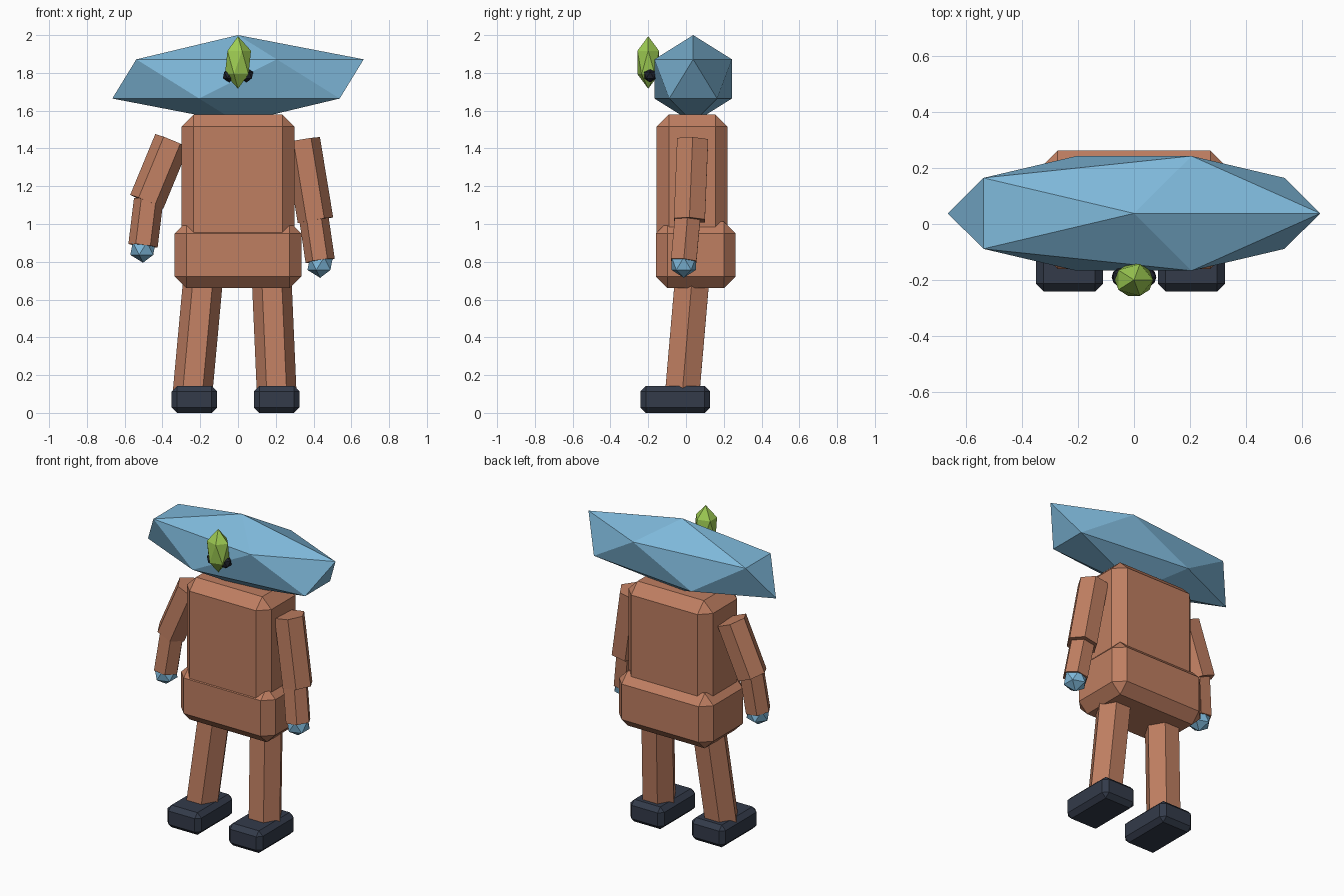
import bpy
import math
from mathutils import Vector, Matrix

cube = bpy.data.objects.get("Cube")
if cube:
    bpy.data.objects.remove(cube, do_unlink=True)


def material(name, rgb):
    mat = bpy.data.materials.new(name)
    mat.use_nodes = True
    mat.diffuse_color = (*rgb, 1)
    mat.node_tree.nodes["Principled BSDF"].inputs["Base Color"].default_value = (*rgb, 1)
    return mat


clay = material("clay brown", (0.52, 0.21, 0.12))
blue = material("sky blue", (0.21, 0.48, 0.70))
green = material("leaf green", (0.34, 0.60, 0.085))
slate = material("dark slate", (0.033, 0.043, 0.068))
black = material("near black", (0.014, 0.016, 0.025))


def finish(name, mat):
    ob = bpy.context.object
    ob.name = name
    ob.data.materials.append(mat)
    return ob


def gem(name, mat, centre, radii):
    """Twenty-sided faceted ball stretched along the axes."""
    bpy.ops.mesh.primitive_ico_sphere_add(subdivisions=1, radius=1)
    ob = finish(name, mat)
    ob.data.transform(Matrix.Translation(centre) @ Matrix.Diagonal((*radii, 1)))
    return ob


def block(name, mat, low, high, chamfer):
    """Box between two corners with chamfered edges."""
    low, high = Vector(low), Vector(high)
    bpy.ops.mesh.primitive_cube_add(size=1)
    ob = finish(name, mat)
    size = high - low
    ob.data.transform(Matrix.Translation((low + high) / 2) @ Matrix.Diagonal((*size, 1)))
    bevel = ob.modifiers.new("chamfer", "BEVEL")
    bevel.width = chamfer
    bevel.segments = 1
    return ob


def limb(name, start, end, radius):
    """Six-sided prism running between two points."""
    start, end = Vector(start), Vector(end)
    axis = start - end
    bpy.ops.mesh.primitive_cylinder_add(vertices=6, radius=radius, depth=axis.length)
    ob = finish(name, clay)
    turn = Vector((0, 0, 1)).rotation_difference(axis).to_matrix().to_4x4()
    ob.data.transform(Matrix.Translation((start + end) / 2) @ turn
                      @ Matrix.Rotation(math.radians(30), 4, "Z"))
    return ob


# Head and face
gem("head", blue, (0, 0.038, 1.768), (0.744, 0.241, 0.232))
gem("nose", green, (0, -0.2, 1.855), (0.077, 0.067, 0.139))
for side, sign in (("left", 1), ("right", -1)):
    gem(side + "_eye", black, (0.046 * sign, -0.19, 1.788), (0.038,) * 3)

# Body
block("torso", clay, (-0.3, -0.155, 0.8), (0.3, 0.22, 1.58), 0.065)
block("pelvis", clay, (-0.335, -0.16, 0.66), (0.335, 0.262, 1.012), 0.062)

# Arms
arms = {
    "left": ((0.34, 0.035, 1.445), (0.41, 0.018, 1.02), (0.435, -0.012, 0.805)),
    "right": ((-0.35, 0.035, 1.44), (-0.483, 0.018, 1.118), (-0.503, -0.012, 0.885)),
}
for side, (shoulder, elbow, wrist) in arms.items():
    inner = (elbow[0] * 0.98, elbow[1] - 0.01, elbow[2] + 0.01)
    limb(side + "_upper_arm", shoulder, elbow, 0.095)
    limb(side + "_forearm", inner, wrist, 0.078)
    gem(side + "_hand", blue, (wrist[0], wrist[1], wrist[2] - 0.015), (0.075,) * 3)

# Legs and feet
legs = {
    "left": ((0.177, 0.035, 0.74), (0.205, -0.02, 0.1), 0.205),
    "right": ((-0.182, 0.035, 0.74), (-0.241, -0.02, 0.1), -0.231),
}
for side, (hip, ankle, foot_x) in legs.items():
    limb(side + "_leg", hip, ankle, 0.105)
    block(side + "_foot", slate, (foot_x - 0.12, -0.241, 0), (foot_x + 0.12, 0.127, 0.142), 0.028)
